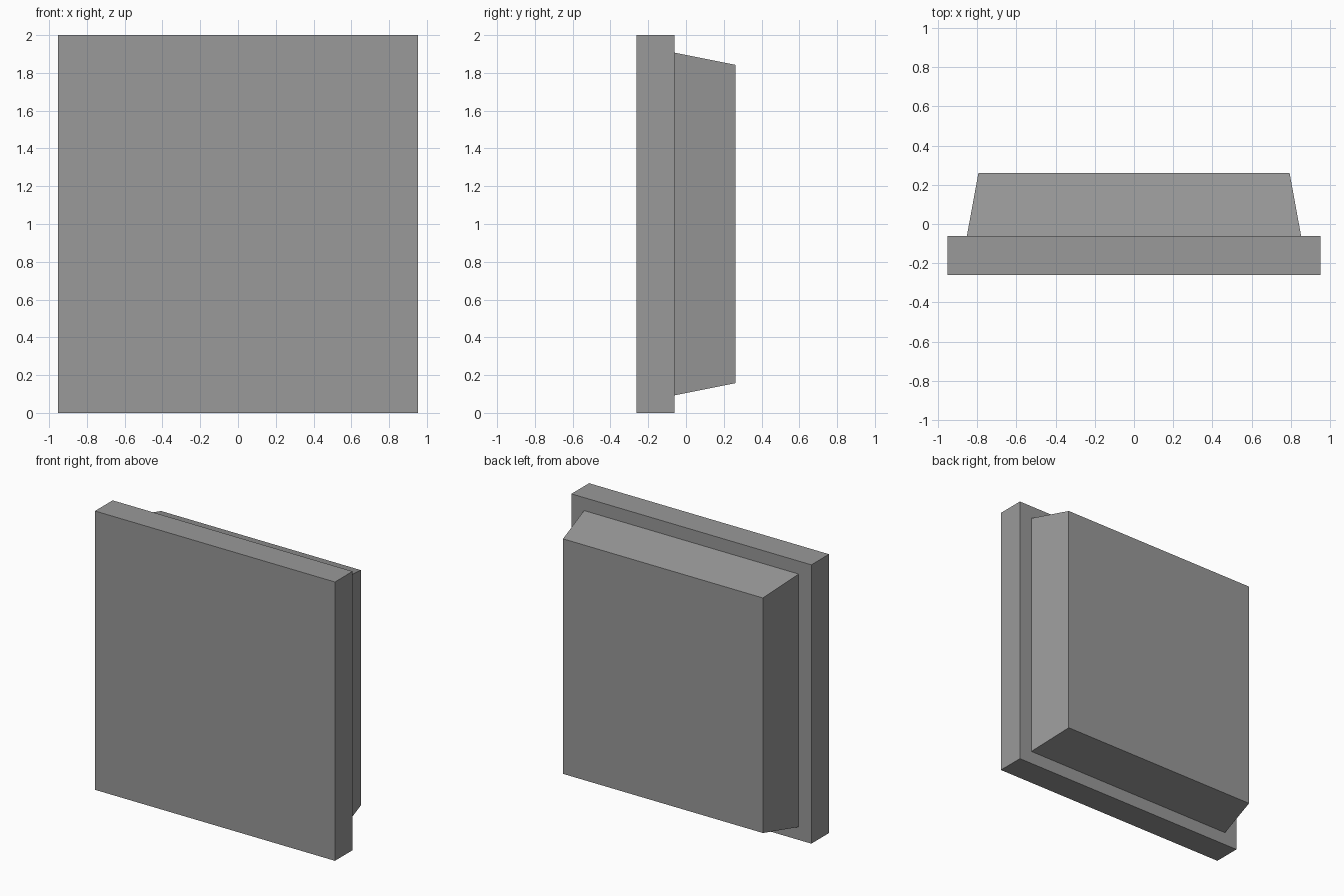
import bpy, bmesh

if "Cube" in bpy.data.objects:
    bpy.data.objects.remove(bpy.data.objects["Cube"])

# Dark grey casing
grey = bpy.data.materials.new("casing_grey")
grey.diffuse_color = (0.32, 0.32, 0.32, 1.0)
grey.use_nodes = True
grey.node_tree.nodes["Principled BSDF"].inputs["Base Color"].default_value = grey.diffuse_color


def frustum(name, y0, half0, y1, half1, zc=1.0):
    """Box between two rectangles (half width, half height) facing along y."""
    bm = bmesh.new()
    rings = []
    for y, (hx, hz) in ((y0, half0), (y1, half1)):
        rings.append([bm.verts.new((sx * hx, y, zc + sz * hz))
                      for sx, sz in ((-1, -1), (1, -1), (1, 1), (-1, 1))])
    a, b = rings
    bm.faces.new(a)
    bm.faces.new(b[::-1])
    for i in range(4):
        j = (i + 1) % 4
        bm.faces.new((a[i], b[i], b[j], a[j]))
    bmesh.ops.recalc_face_normals(bm, faces=bm.faces)
    mesh = bpy.data.meshes.new(name)
    bm.to_mesh(mesh)
    bm.free()
    mesh.materials.append(grey)
    obj = bpy.data.objects.new(name, mesh)
    bpy.context.collection.objects.link(obj)
    return obj


# Flat front slab
frustum("front_panel", -0.261, (0.952, 1.0), -0.061, (0.952, 1.0))

# Tapered housing behind it
frustum("rear_housing", -0.061, (0.852, 0.907), 0.261, (0.793, 0.843))
